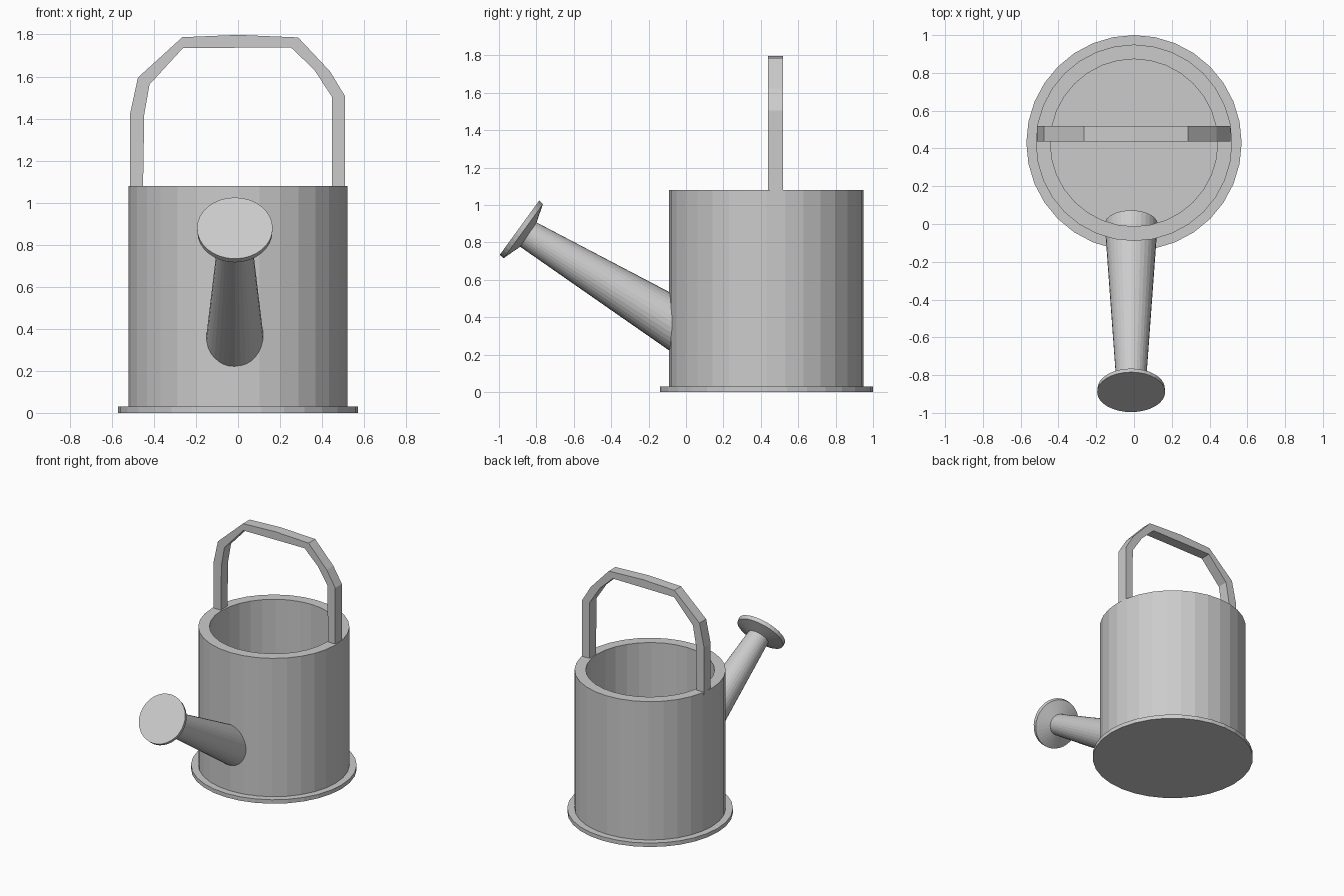
import bpy, bmesh, math
from mathutils import Vector

if "Cube" in bpy.data.objects:
    bpy.data.objects.remove(bpy.data.objects["Cube"])

SIDES = 32


def finish(bm, name):
    bmesh.ops.recalc_face_normals(bm, faces=bm.faces)
    me = bpy.data.meshes.new(name)
    bm.to_mesh(me)
    bm.free()
    ob = bpy.data.objects.new(name, me)
    bpy.context.collection.objects.link(ob)
    return ob


def loft(name, rings):
    """Skin circular rings (centre, radius, normal tilt in the yz plane) and cap both ends."""
    bm = bmesh.new()
    loops = []
    for centre, r, tilt in rings:
        t = math.radians(tilt)
        side, up = Vector((1, 0, 0)), Vector((0, math.sin(t), math.cos(t)))
        loops.append([bm.verts.new(Vector(centre)
                      + r * (math.cos(a) * side + math.sin(a) * up))
                      for a in (2 * math.pi * i / SIDES for i in range(SIDES))])
    for a, b in zip(loops, loops[1:]):
        for i in range(SIDES):
            j = (i + 1) % SIDES
            bm.faces.new((a[i], a[j], b[j], b[i]))
    bm.faces.new(loops[0])
    bm.faces.new(loops[-1])
    return finish(bm, name)


# Open can: flange, outer wall, rim, inner wall and floor (rings lie flat)
CY = 0.43
profile = [(0.57, 0), (0.57, 0.03), (0.52, 0.03), (0.52, 1.08), (0.443, 1.08), (0.443, 0.03)]
loft("can_body", [((0, CY, z), r, 90) for r, z in profile])

# Tapered spout, reaching through the can wall
SX = -0.015
loft("spout", [((SX, 0.0, 0.33), 0.14, 31.2),
               ((SX, -0.848, 0.845), 0.078, 33.5)])

# Sprinkler rose: shallow cone with a thin rim
loft("sprinkler_rose", [((SX, -0.843, 0.842), 0.079, 34),
                        ((SX, -0.870, 0.860), 0.178, 36),
                        ((SX, -0.890, 0.879), 0.180, 36)])

# Handle: faceted flat band, outer and inner outlines in xz
outer = [(-0.514, 1.06), (-0.514, 1.42), (-0.476, 1.595), (-0.265, 1.787), (0, 1.798),
         (0.286, 1.786), (0.438, 1.624), (0.51, 1.505), (0.51, 1.06)]
inner = [(-0.452, 1.06), (-0.446, 1.42), (-0.421, 1.562), (-0.262, 1.735), (0, 1.737),
         (0.252, 1.738), (0.362, 1.633), (0.446, 1.505), (0.448, 1.06)]
Y0, Y1 = 0.438, 0.518
bm = bmesh.new()
sections = [[bm.verts.new(p) for p in ((o[0], Y0, o[1]), (o[0], Y1, o[1]),
                                       (n[0], Y1, n[1]), (n[0], Y0, n[1]))]
            for o, n in zip(outer, inner)]
for a, b in zip(sections, sections[1:]):
    for i in range(4):
        j = (i + 1) % 4
        bm.faces.new((a[i], a[j], b[j], b[i]))
bm.faces.new(sections[0])
bm.faces.new(sections[-1])
finish(bm, "handle")
